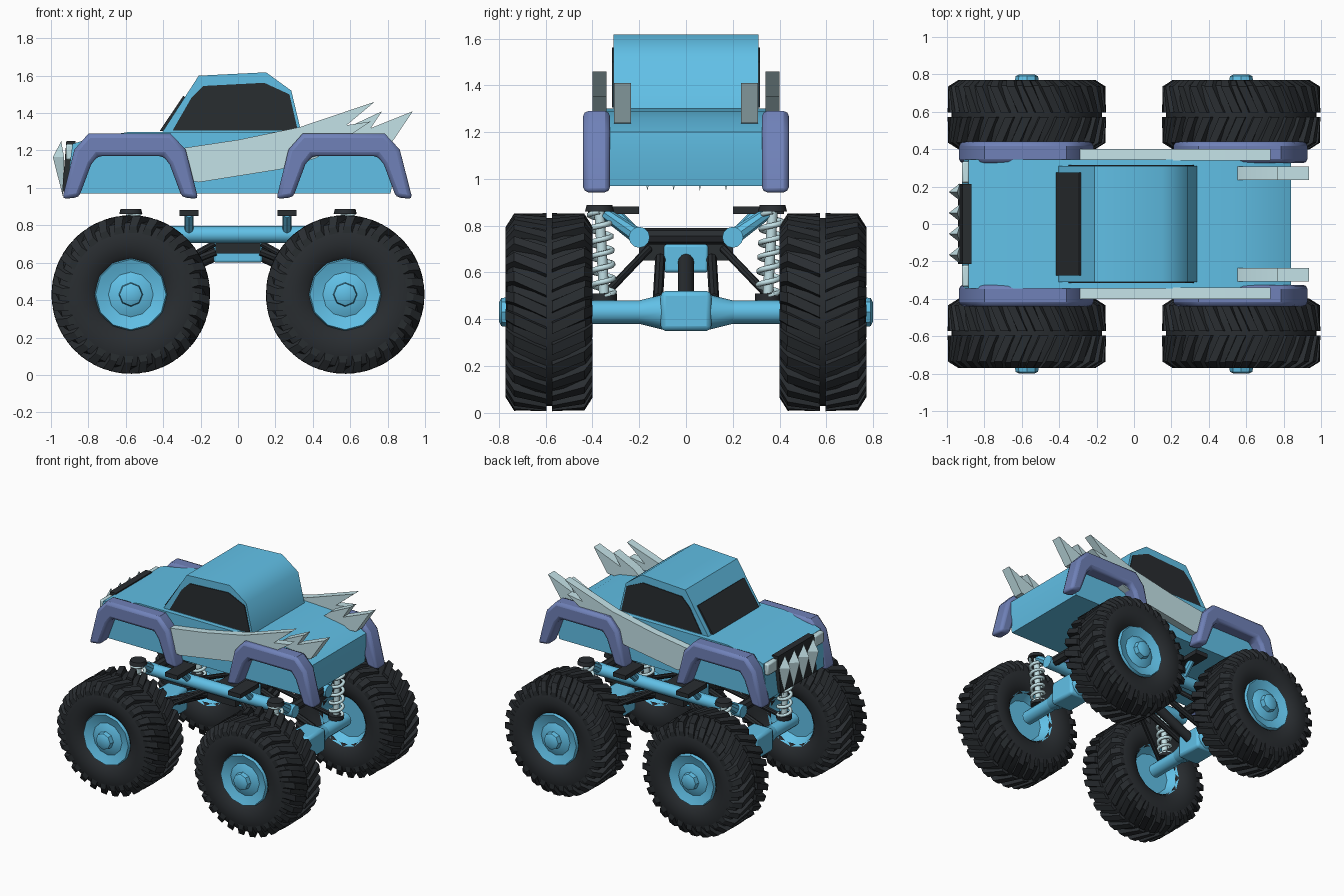
import bpy, bmesh
from math import sin, cos, pi, radians
from mathutils import Vector

if "Cube" in bpy.data.objects:
    bpy.data.objects.remove(bpy.data.objects["Cube"])


def mat(name, r, g, b):
    m = bpy.data.materials.new(name)
    m.diffuse_color = (r, g, b, 1)
    m.use_nodes = True
    m.node_tree.nodes["Principled BSDF"].inputs["Base Color"].default_value = m.diffuse_color
    return m


BLUE = mat("sky_blue", 0.12, 0.53, 0.80)
DARK = mat("dark", 0.022, 0.026, 0.030)
INDIGO = mat("indigo", 0.16, 0.22, 0.48)
PALE = mat("pale_metal", 0.55, 0.76, 0.80)


def finish(name, bm, m, angle=35):
    bmesh.ops.recalc_face_normals(bm, faces=bm.faces)
    me = bpy.data.meshes.new(name)
    bm.to_mesh(me)
    bm.free()
    me.materials.append(m)
    for p in me.polygons:
        p.use_smooth = True
    me.set_sharp_from_angle(angle=radians(angle))
    o = bpy.data.objects.new(name, me)
    bpy.context.collection.objects.link(o)
    return o


def prism(name, pts, y0, y1, m, bevel=0.0, angle=35):
    """Extrude an x-z outline from y0 to y1."""
    bm = bmesh.new()
    a = [bm.verts.new((x, y0, z)) for x, z in pts]
    b = [bm.verts.new((x, y1, z)) for x, z in pts]
    bm.faces.new(a)
    bm.faces.new(b[::-1])
    for i in range(len(a)):
        j = (i + 1) % len(a)
        bm.faces.new((a[i], a[j], b[j], b[i]))
    o = finish(name, bm, m, angle)
    if bevel:
        mod = o.modifiers.new("bevel", 'BEVEL')
        mod.width, mod.segments = bevel, 2
        mod.limit_method, mod.angle_limit = 'ANGLE', radians(50)
    return o


def box(name, x0, x1, y0, y1, z0, z1, m, bevel=0.0):
    return prism(name, [(x0, z0), (x1, z0), (x1, z1), (x0, z1)], y0, y1, m, bevel)


def rod(name, p, q, r1, m, r2=None, sides=12):
    p, q = Vector(p), Vector(q)
    d = q - p
    bm = bmesh.new()
    bmesh.ops.create_cone(bm, cap_ends=True, segments=sides, radius1=r1,
                          radius2=r1 if r2 is None else r2, depth=d.length)
    o = finish(name, bm, m)
    o.rotation_mode = 'QUATERNION'
    o.rotation_quaternion = d.to_track_quat('Z', 'Y')
    o.location = (p + q) / 2
    return o


def lathe(name, prof, c, s, m, segs, closed=False):
    """Turn (offset, radius) points about the y axis; s picks the outer side."""
    bm = bmesh.new()
    rings = [[bm.verts.new((c[0] + r * cos(2 * pi * k / segs), c[1] + s * w,
                            c[2] + r * sin(2 * pi * k / segs))) for k in range(segs)]
             for w, r in prof]
    pairs = list(zip(rings, rings[1:])) + ([(rings[-1], rings[0])] if closed else [])
    for a, b in pairs:
        for k in range(segs):
            j = (k + 1) % segs
            bm.faces.new((a[k], a[j], b[j], b[k]))
    bmesh.ops.remove_doubles(bm, verts=bm.verts, dist=1e-5)
    return finish(name, bm, m, 40)


def lugs(name, c, m, n=28):
    """Chevron tread blocks wrapping from the tyre centre to the shoulders."""
    bm = bmesh.new()
    path = [(0.012, 0.424, 0.0), (0.15, 0.422, 0.15), (0.186, 0.365, 0.19)]
    for side in (-1, 1):
        for k in range(n):
            a0 = 2 * pi * (k + (0.25 if side > 0 else 0)) / n
            secs = []
            for w, r, da in path:
                secs.append([bm.verts.new((c[0] + rr * cos(a0 + da + e), c[1] + side * w,
                                           c[2] + rr * sin(a0 + da + e)))
                             for rr, e in ((r - 0.035, -0.075), (r, -0.055),
                                           (r, 0.055), (r - 0.035, 0.075))])
            for a, b in zip(secs, secs[1:]):
                for i in range(4):
                    j = (i + 1) % 4
                    bm.faces.new((a[i], a[j], b[j], b[i]))
            bm.faces.new(secs[0])
            bm.faces.new(secs[-1][::-1])
    return finish(name, bm, m, 20)


def coil(name, p, q, r, wire, turns, m):
    p, q = Vector(p), Vector(q)
    cu = bpy.data.curves.new(name, 'CURVE')
    cu.dimensions = '3D'
    cu.bevel_depth, cu.bevel_resolution = wire, 1
    n = turns * 14
    sp = cu.splines.new('POLY')
    sp.points.add(n)
    for i in range(n + 1):
        t = i / n
        v = p.lerp(q, t) + Vector((r * cos(2 * pi * turns * t), r * sin(2 * pi * turns * t), 0))
        sp.points[i].co = (*v, 1)
    cu.materials.append(m)
    bpy.context.collection.objects.link(bpy.data.objects.new(name, cu))


WX, WY, WZ = 0.573, 0.585, 0.43
half = [(0.14, 0.18), (0.172, 0.21), (0.184, 0.28), (0.178, 0.345), (0.155, 0.385), (0.06, 0.402)]
tyre = half + [(-w, r) for w, r in reversed(half)]
rim = [(-0.08, 0), (-0.08, 0.15), (-0.155, 0.195), (0.15, 0.195), (0.172, 0.188),
       (0.160, 0.155), (0.150, 0.12), (0.172, 0.07), (0.172, 0)]

# Wheels, springs and mounts at each corner
for sx in (-1, 1):
    for sy in (-1, 1):
        c = (sx * WX, sy * WY, WZ)
        lathe("tyre", tyre, c, sy, DARK, 40, True)
        lugs("tyre_tread", c, DARK)
        lathe("wheel_rim", rim, c, sy, BLUE, 12)
        lathe("hub_cap", [(0.15, 0.068), (0.205, 0.06), (0.215, 0.04), (0.215, 0)], c, sy, BLUE, 8)
        top, low = (sx * WX, sy * 0.37, 0.86), (sx * WX, sy * 0.35, 0.50)
        coil("coil_spring", low, top, 0.045, 0.012, 6, PALE)
        rod("shock_absorber", low, top, 0.022, PALE)
        rod("spring_cap", (top[0], top[1], 0.86), (top[0], top[1], 0.888), 0.062, DARK, 0.055)
        rod("spring_seat", (low[0], low[1], 0.48), (low[0], low[1], 0.51), 0.055, DARK)
        rod("shock_tower", (sx * WX, sy * 0.2, 0.75), (sx * WX, sy * 0.35, 0.855), 0.035, BLUE, 0.025, 8)
        rod("trailing_arm", (sx * 0.13, sy * 0.16, 0.70), (sx * 0.55, sy * 0.38, 0.47), 0.017, DARK, sides=8)
        rod("lower_link", (sx * 0.12, sy * 0.11, 0.66), (sx * 0.55, sy * 0.12, 0.49), 0.022, DARK, sides=8)
        xm = sx * 0.262
        rod("mount_post", (xm, sy * 0.2, 0.75), (xm, sy * 0.31, 0.86), 0.025, BLUE, sides=8)
        box("body_mount_plate", xm - 0.052, xm + 0.052, sy * 0.2, sy * 0.42, 0.85, 0.882, DARK)

# Axles, drive shafts and cross members
for sx in (-1, 1):
    x = sx * WX
    rod("axle", (x, -0.46, WZ), (x, 0.46, WZ), 0.05, BLUE)
    box("differential", x - 0.085, x + 0.085, -0.108, 0.108, 0.35, 0.52, BLUE, 0.02)
    for sy in (-1, 1):
        rod("axle_cone", (x, sy * 0.1, WZ), (x, sy * 0.2, WZ), 0.075, BLUE, 0.05)
    rod("drive_shaft", (sx * 0.1, 0, 0.655), (sx * 0.53, 0, 0.45), 0.035, DARK)
    rod("cross_member", (x, -0.18, 0.755), (x, 0.18, 0.755), 0.035, DARK, sides=8)

# Frame rails and gearbox
for sy in (-1, 1):
    rod("frame_rail", (-0.62, sy * 0.2, 0.75), (0.62, sy * 0.2, 0.75), 0.045, BLUE)
box("gearbox", -0.13, 0.13, -0.095, 0.095, 0.60, 0.72, BLUE, 0.012)
box("gearbox_plate", -0.12, 0.12, -0.2, 0.2, 0.65, 0.73, DARK)

# Body shell and cab
prism("body_shell", [(-0.92, 0.97), (-0.885, 1.235), (-0.80, 1.262), (-0.58, 1.30), (0.34, 1.30),
                     (0.55, 1.29), (0.72, 1.26), (0.84, 1.20), (0.84, 1.10), (0.815, 0.97)],
      -0.345, 0.345, BLUE)
prism("cab", [(-0.41, 1.29), (-0.21, 1.60), (0.15, 1.618), (0.285, 1.52), (0.34, 1.29)],
      -0.31, 0.31, BLUE, angle=45)
prism("windscreen", [(-0.395, 1.305), (-0.418, 1.305), (-0.293, 1.492), (-0.272, 1.48)],
      -0.275, 0.275, DARK)
prism("side_windows", [(-0.35, 1.306), (-0.25, 1.48), (-0.185, 1.545), (0.14, 1.562),
                       (0.275, 1.50), (0.32, 1.306)], -0.316, 0.316, DARK)

# Grille, headlights and fangs
prism("grille", [(-0.94, 0.98), (-0.918, 1.25), (-0.868, 1.25), (-0.89, 0.98)], -0.215, 0.215, DARK)
for sy in (-1, 1):
    box("headlight", -0.92, -0.88, sy * 0.22, sy * 0.335, 1.15, 1.235, PALE, 0.01)
for i in range(4):
    y = -0.165 + 0.112 * i
    bm = bmesh.new()
    ring = [bm.verts.new(v) for v in ((-0.99, y, 1.165), (-0.93, y - 0.047, 1.165), (-0.93, y + 0.047, 1.165))]
    tips = [bm.verts.new((-0.945, y, 1.25)), bm.verts.new((-0.935, y, 0.95))]
    for t in tips:
        for k in range(3):
            bm.faces.new((ring[k], ring[(k + 1) % 3], t))
    finish("fang", bm, PALE, 20)

# Wheel arches and side and tail fins
arch = [(-0.94, 0.94), (-0.875, 1.205), (-0.80, 1.29), (-0.36, 1.29), (-0.28, 1.205), (-0.212, 0.94),
        (-0.30, 0.95), (-0.365, 1.125), (-0.40, 1.17), (-0.75, 1.17), (-0.785, 1.125), (-0.85, 0.95)]
side_fin = [(-0.38, 1.20), (0.0, 1.257), (0.33, 1.325), (0.73, 1.46), (0.58, 1.335), (0.71, 1.355),
            (0.55, 1.25), (0.42, 1.16), (0.23, 1.10), (-0.21, 1.03), (-0.3, 1.05)]
tail_fin = [(0.52, 1.26), (0.60, 1.33), (0.77, 1.41), (0.71, 1.32), (0.935, 1.41), (0.82, 1.24), (0.6, 1.23)]
for sy in (-1, 1):
    for dx in (0, 1.145):
        prism("wheel_arch", [(x + dx, z) for x, z in arch], sy * 0.325, sy * 0.44, INDIGO, 0.022)
    prism("side_fin", side_fin, sy * 0.34, sy * 0.40, PALE)
    prism("tail_fin", tail_fin, sy * 0.235, sy * 0.308, PALE)
